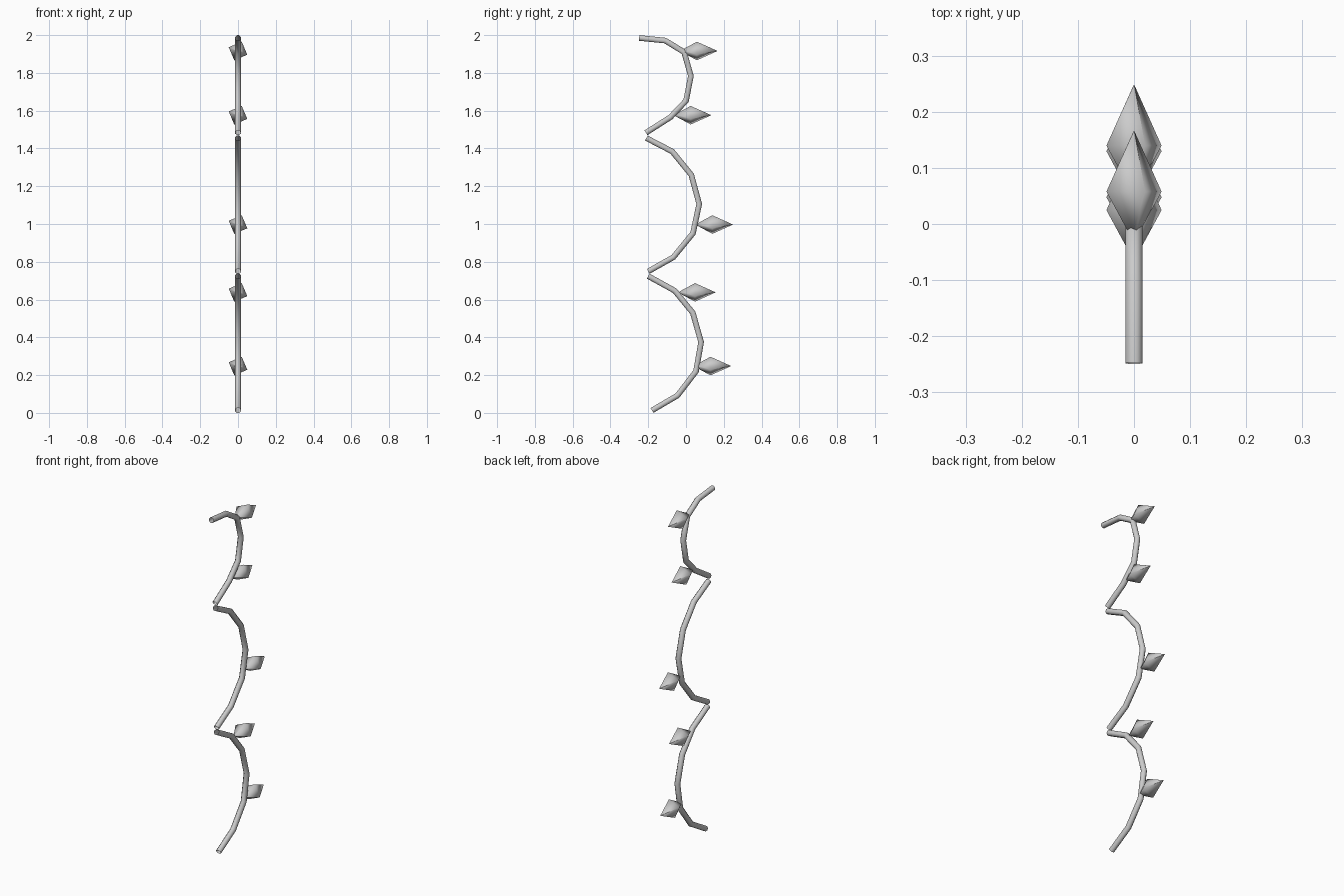
import bpy, bmesh, math
from mathutils import Vector

if "Cube" in bpy.data.objects:
    bpy.data.objects.remove(bpy.data.objects["Cube"])


def finish(bm, name):
    bmesh.ops.recalc_face_normals(bm, faces=bm.faces)
    me = bpy.data.meshes.new(name)
    bm.to_mesh(me)
    bm.free()
    for p in me.polygons:
        p.use_smooth = True
    ob = bpy.data.objects.new(name, me)
    bpy.context.collection.objects.link(ob)
    return ob


def skin(bm, rings):
    n = len(rings[0])
    for a, b in zip(rings, rings[1:]):
        for i in range(n):
            j = (i + 1) % n
            bm.faces.new((a[i], a[j], b[j], b[i]))


def cord(name, path, radius=0.016, sides=8):
    """Eight-sided open tube with mitred joints along a (y, z) path."""
    pts = [Vector(p) for p in path]
    bm = bmesh.new()
    rings = []
    for k, p in enumerate(pts):
        d0 = (p - pts[k - 1]).normalized() if k else None
        d1 = (pts[k + 1] - p).normalized() if k < len(pts) - 1 else None
        d = ((d0 or d1) + (d1 or d0)).normalized()
        nrm = Vector((-d.y, d.x)) / d.dot(d1 or d0)
        ring = []
        for i in range(sides):
            a = 2 * math.pi * (i + 0.5) / sides
            off = nrm * radius * math.sin(a)
            ring.append(bm.verts.new((radius * math.cos(a), p.x + off.x, p.y + off.y)))
        rings.append(ring)
    skin(bm, rings)
    return finish(bm, name)


def bulb(name, y, z, length=0.19, radius=0.053, turn=math.radians(22)):
    """Four-sided pointed bulb facing +y, starting at y."""
    bm = bmesh.new()
    rings = []
    for t, r in ((0, 0.1), (0.43, 1.0), (1, 0.01)):
        rings.append([bm.verts.new((radius * r * math.sin(turn + i * math.pi / 2),
                                    y + t * length,
                                    z + radius * r * math.cos(turn + i * math.pi / 2)))
                      for i in range(4)])
    skin(bm, rings)
    bm.faces.new(rings[0])
    bm.faces.new(rings[-1])
    return finish(bm, name)


# hanging cord: three arched lengths
cord("lower_cord", [(-0.18, 0.013), (-0.045, 0.092), (0.053, 0.22), (0.08, 0.375),
                    (0.036, 0.53), (-0.06, 0.647), (-0.2, 0.724)])
cord("middle_cord", [(-0.2, 0.749), (-0.067, 0.824), (0.037, 0.951), (0.07, 1.106),
                     (0.028, 1.26), (-0.073, 1.384), (-0.21, 1.455)])
cord("upper_cord", [(-0.212, 1.483), (-0.083, 1.565), (0.0, 1.652), (0.026, 1.783),
                    (-0.01, 1.91), (-0.11, 1.971), (-0.248, 1.985)])

# bulbs along the cord
for i, (y, z) in enumerate([(0.048, 0.248), (-0.034, 0.638), (0.058, 0.997),
                            (-0.057, 1.576), (-0.024, 1.916)]):
    bulb(f"bulb_{i + 1}", y, z)
